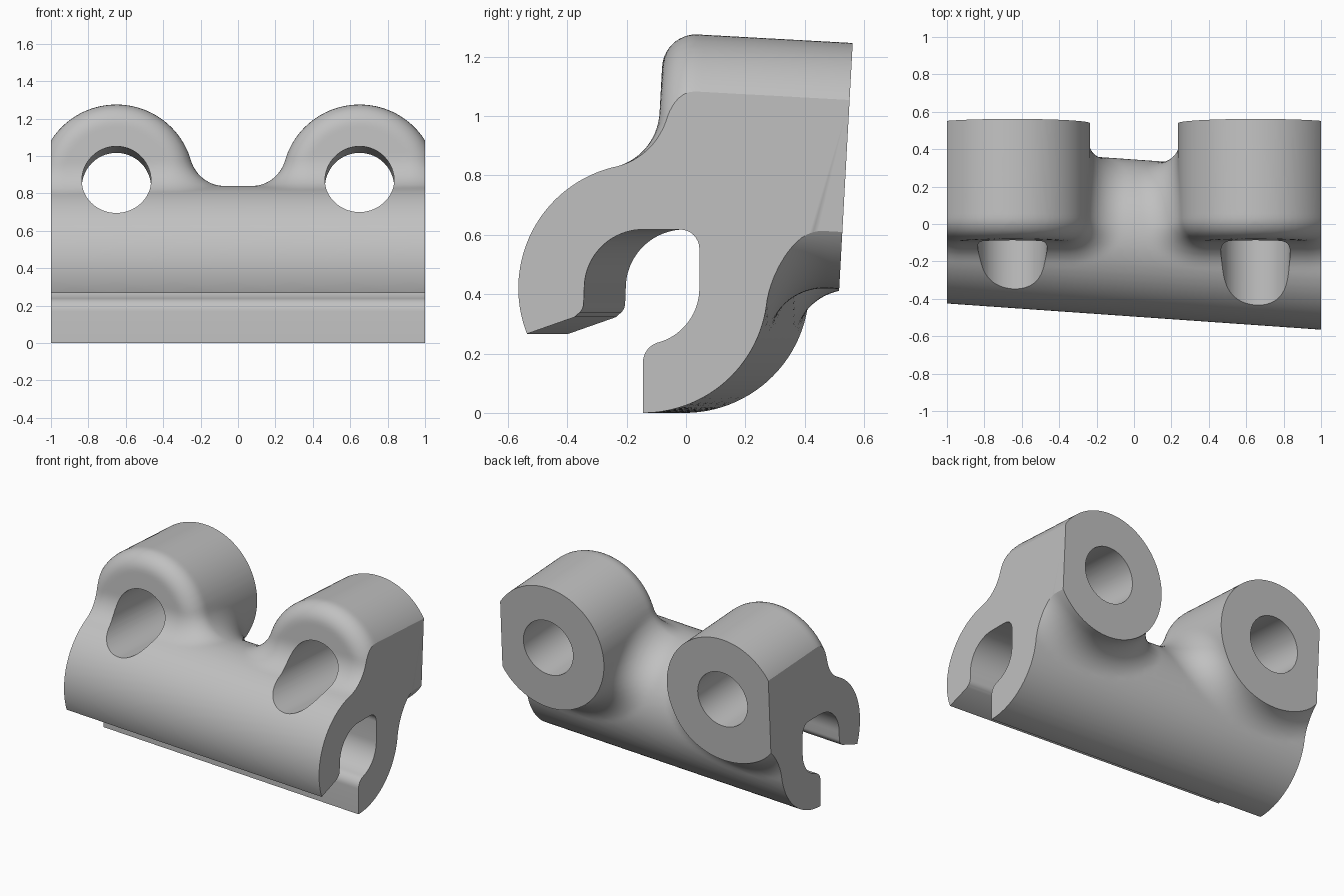
import bpy, bmesh, math
from mathutils import Vector, Matrix

TUBE_R, TUBE_Z, SHEAR = 0.42, 0.42, -0.07
BOSS_R, BOSS_X, EDGE_R, HOLE_R = 0.415, 0.65, 0.115, 0.185
FILLET = 0.2
AXIS = Vector((0, 1, -0.055)).normalized()       # boss direction, towards the back
FRONT = Vector((0, -0.097, 0.867))               # centre of the boss front
LENGTH = 0.637                                   # boss front to back

if "Cube" in bpy.data.objects:
    bpy.data.objects.remove(bpy.data.objects["Cube"])

grey = bpy.data.materials.new("light_grey")
grey.use_nodes = True
grey.diffuse_color = (0.53, 0.53, 0.53, 1)
grey.node_tree.nodes["Principled BSDF"].inputs["Base Color"].default_value = grey.diffuse_color


def tube_y(x):
    return -0.075 + SHEAR * x


def make_object(name, bm):
    bmesh.ops.recalc_face_normals(bm, faces=bm.faces)
    mesh = bpy.data.meshes.new(name)
    bm.to_mesh(mesh)
    bm.free()
    obj = bpy.data.objects.new(name, mesh)
    bpy.context.collection.objects.link(obj)
    return obj


def add_cylinder(bm, start, end, radius):
    start, end = Vector(start), Vector(end)
    turn = (end - start).to_track_quat('Z', 'Y').to_matrix().to_4x4()
    bmesh.ops.create_cone(bm, cap_ends=True, segments=96, radius1=radius, radius2=radius,
                          depth=(end - start).length,
                          matrix=Matrix.Translation((start + end) / 2) @ turn)


def prism(name, profile, half, shear=0.0):
    """Extrude a y-z profile along x, sliding it in y by the shear."""
    bm = bmesh.new()
    ends = [[bm.verts.new((x, y + shear * x, z)) for y, z in profile] for x in (-half, half)]
    for ring in ends:
        bm.faces.new(ring)
    for i in range(len(profile)):
        j = (i + 1) % len(profile)
        bm.faces.new((ends[0][i], ends[0][j], ends[1][j], ends[1][i]))
    return make_object(name, bm)


def arc(cy, cz, r, a0, a1, n):
    angles = [math.radians(a0 + (a1 - a0) * i / n) for i in range(n + 1)]
    return [(cy + r * math.cos(a), cz + r * math.sin(a)) for a in angles]


def apply_modifiers(obj):
    graph = bpy.context.evaluated_depsgraph_get()
    mesh = bpy.data.meshes.new_from_object(obj.evaluated_get(graph))
    obj.modifiers.clear()
    obj.data = mesh


def boolean(obj, cutter, operation):
    mod = obj.modifiers.new(operation, 'BOOLEAN')
    mod.operation, mod.object, mod.solver = operation, cutter, 'EXACT'
    apply_modifiers(obj)
    bpy.data.objects.remove(cutter)


# Distances to the tube and to the rounded bosses
def tube(p):
    return math.hypot(p.y - tube_y(p.x), p.z - TUBE_Z) - TUBE_R


def boss(p):
    v = p - FRONT
    v.x = abs(p.x) - BOSS_X
    along = v.dot(AXIS)
    q = (v - AXIS * along).length - BOSS_R + EDGE_R
    w = EDGE_R - along
    return min(max(q, w), 0) + math.hypot(max(q, 0), max(w, 0)) - EDGE_R


def slope(f, p):
    e = 1e-4
    steps = (Vector((e, 0, 0)), Vector((0, e, 0)), Vector((0, 0, e)))
    return Vector([f(p + s) - f(p - s) for s in steps]).normalized()


def split(ga, gb, a, b):
    """Weights of the two slopes whose sum has the given components."""
    k = ga.dot(gb)
    det = max(1 - k * k, 0.02)
    return (a - k * b) / det, (b - k * a) / det


def settle(p):
    """Move a point onto the tube, a boss or the rolling-ball fillet between them."""
    if max(tube(p), boss(p)) < 0.35:
        c = p.copy()
        for _ in range(7):
            ga, gb = slope(tube, c), slope(boss, c)
            a, b = FILLET - tube(c), FILLET - boss(c)
            if abs(a) + abs(b) < 1e-4:
                break
            s, t = split(ga, gb, a, b)
            c += ga * s + gb * t
        if abs(tube(c) - FILLET) + abs(boss(c) - FILLET) < 0.003 and (p - c).length < 0.45:
            s, t = split(ga, gb, (p - c).dot(ga), (p - c).dot(gb))
            if s < 0 and t < 0:
                return c + (ga * s + gb * t).normalized() * FILLET
    f = min(tube, boss, key=lambda g: g(p))
    for _ in range(2):
        p = p - slope(f, p) * f(p)
    return p


# Body blank: sheared tube and two overlong bosses fused into one skin
bm = bmesh.new()
add_cylinder(bm, (-1.15, 0, 0), (1.15, 0, 0), TUBE_R)
for v in bm.verts:
    v.co += Vector((0, tube_y(v.co.x), TUBE_Z))
for side in (-1, 1):
    base = FRONT + Vector((side * BOSS_X, 0, 0))
    add_cylinder(bm, base, base + AXIS * (LENGTH + 0.1), BOSS_R)
body = make_object("clamp_body", bm)
remesh = body.modifiers.new("skin", 'REMESH')
remesh.mode, remesh.voxel_size = 'VOXEL', 0.022
apply_modifiers(body)
for v in body.data.vertices:
    if abs(v.co.x) < 1.09 and (v.co - FRONT).dot(AXIS) < LENGTH + 0.06:
        v.co = settle(v.co.copy())

# Trim the ends and the flat backs of the bosses
back = FRONT + AXIS * LENGTH
lean = -AXIS.z / AXIS.y
envelope = [(-2, -1), (back.y + lean * (-1 - back.z), -1),
            (back.y + lean * (2 - back.z), 2), (-2, 2)]
boolean(body, prism("envelope", envelope, 1.0), 'INTERSECT')

# Jaw opening along the tube
jaw = [(-0.7, -0.262), (-0.23, -0.097)]
jaw += arc(-0.245, -0.05, 0.045, -60, 0, 5)
jaw += arc(0, 0, 0.198, 180, 90, 20)
jaw += arc(0.125, 0.133, 0.065, 90, 0, 8)
jaw += arc(0, 0, 0.19, 0, -72, 16)
jaw += arc(0.07, -0.25, 0.07, 110, 180, 7)
jaw += [(0, -0.7), (-0.7, -0.7)]
jaw = [(y + tube_y(0), z + TUBE_Z) for y, z in jaw]
boolean(body, prism("jaw_cutter", jaw, 1.2, SHEAR), 'DIFFERENCE')

# Bolt holes through both bosses
for side in (-1, 1):
    bm = bmesh.new()
    base = FRONT + Vector((side * BOSS_X, 0, 0))
    add_cylinder(bm, base - AXIS, base + AXIS * 2, HOLE_R)
    boolean(body, make_object("hole_cutter", bm), 'DIFFERENCE')

body.data.materials.clear()
body.data.materials.append(grey)
for poly in body.data.polygons:
    poly.material_index = 0
bpy.ops.object.select_all(action='DESELECT')
body.select_set(True)
bpy.context.view_layer.objects.active = body
bpy.ops.object.shade_smooth_by_angle(angle=math.radians(30))
